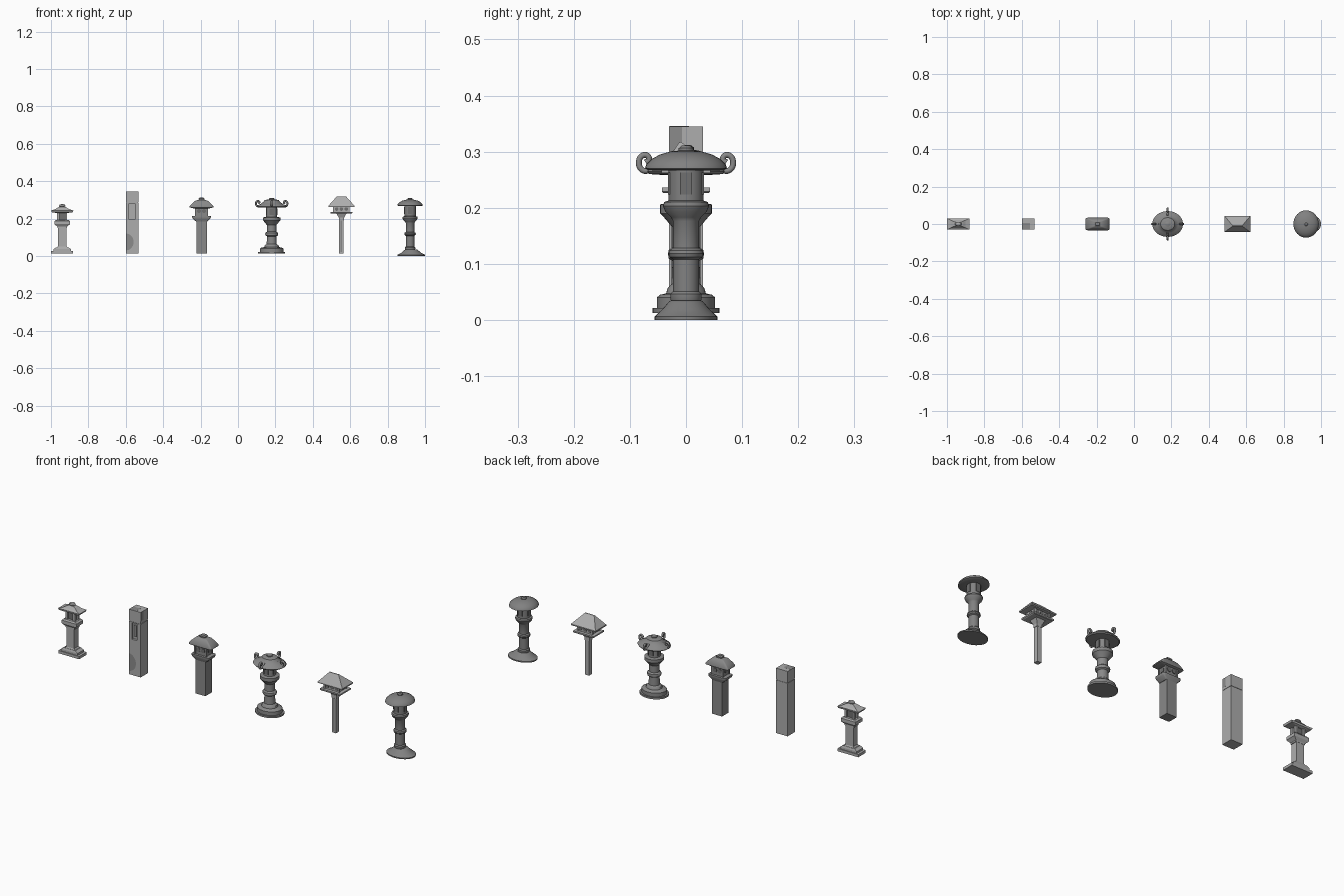
import bpy, math

if "Cube" in bpy.data.objects:
    bpy.data.objects.remove(bpy.data.objects["Cube"])


def mat(name, v):
    m = bpy.data.materials.new(name)
    m.diffuse_color = (v, v, v, 1)
    m.use_nodes = True
    m.node_tree.nodes["Principled BSDF"].inputs["Base Color"].default_value = m.diffuse_color
    return m


PALE = mat("pale_stone", 0.42)
MID = mat("mid_grey_stone", 0.25)
GREY = mat("grey_stone", 0.22)
PATCH = mat("weathered_patch", 0.26)
SHADE = mat("window_shade", 0.16)


def section(kind):
    # unit outline with half-width 1
    if kind == "round":
        return [(math.cos(a * math.pi / 16), math.sin(a * math.pi / 16)) for a in range(32)]
    if kind == "square":
        return [(1, -1), (1, 1), (-1, 1), (-1, -1)]
    pts, r = [], 0.22                       # rounded square
    for q, (sx, sy) in enumerate([(1, 1), (-1, 1), (-1, -1), (1, -1)]):
        for k in range(4):
            a = math.radians(q * 90 + k * 30)
            pts.append((sx * (1 - r) + r * math.cos(a), sy * (1 - r) + r * math.sin(a)))
    return pts


def mesh(name, verts, faces, m, smooth=False):
    me = bpy.data.meshes.new(name)
    me.from_pydata(verts, [], faces)
    me.materials.append(m)
    o = bpy.data.objects.new(name, me)
    bpy.context.collection.objects.link(o)
    if smooth:
        bpy.ops.object.select_all(action='DESELECT')
        o.select_set(True)
        bpy.context.view_layer.objects.active = o
        bpy.ops.object.shade_smooth_by_angle(angle=math.radians(35))
    return o


def stack(name, cx, kind, prof, m):
    # loft of one outline through (half_x, half_y, z) rings
    s = section(kind)
    n = len(s)
    v = [(cx + x * hx, y * hy, z) for hx, hy, z in prof for x, y in s]
    f = [(i * n + j, i * n + (j + 1) % n, (i + 1) * n + (j + 1) % n, (i + 1) * n + j)
         for i in range(len(prof) - 1) for j in range(n)]
    f += [tuple(range(n))[::-1], tuple(range((len(prof) - 1) * n, len(prof) * n))]
    return mesh(name, v, f, m, kind != "square")


def box(name, cx, cy, z0, z1, hx, hy, m):
    o = stack(name, cx, "square", [(hx, hy, z0), (hx, hy, z1)], m)
    o.location.y = cy
    return o


def disc(name, cx, y, z, r, m, side=False):
    # thin round plate facing y, or facing x when side is set
    ring = [(r * math.cos(a * math.pi / 8), r * math.sin(a * math.pi / 8)) for a in range(16)]
    v = [(d, p, q) if side else (p, d, q) for d in (-0.002, 0.002) for p, q in ring]
    f = [(j, (j + 1) % 16, 16 + (j + 1) % 16, 16 + j) for j in range(16)]
    f += [tuple(range(16))[::-1], tuple(range(16, 32))]
    o = mesh(name, v, f, m)
    o.location = (cx, y, z)
    return o


def four_posts(name, cx, dx, dy, z0, z1, r, m):
    for sx in (-1, 1):
        for sy in (-1, 1):
            box(name, cx + sx * dx, sy * dy, z0, z1, r, r, m)


# ---- lantern 1: small pagoda on a stepped oblong base
X = -0.94
stack("pagoda_base", X, "square", [(.059, .03, .012), (.059, .03, .026), (.047, .026, .026),
      (.047, .026, .036), (.033, .023, .046)], PALE)
stack("pagoda_post", X, "square", [(.028, .021, .046), (.022, .018, .052), (.022, .018, .15)], PALE)
stack("pagoda_bracket", X, "square", [(.026, .019, .15), (.026, .019, .157), (.042, .028, .17),
      (.042, .028, .186), (.034, .023, .193)], PALE)
box("pagoda_light_core", X, 0, .193, .235, .015, .01, SHADE)
four_posts("pagoda_light_post", X, .021, .013, .193, .235, .006, PALE)
stack("pagoda_roof", X, "square", [(.03, .02, .23), (.056, .028, .234), (.06, .03, .243),
      (.04, .021, .249), (.025, .014, .258), (.014, .01, .263)], PALE)
stack("pagoda_finial", X, "round", [(.012, .009, .262), (.018, .012, .267), (.014, .01, .274),
      (.004, .004, .278)], PALE)

# ---- lantern 2: plain square pillar with window slot and weathered patches
X = -0.565
pillar = stack("pillar_body", X, "square", [(.033, .03, .012), (.033, .03, .284), (.031, .028, .284),
               (.031, .028, .287), (.033, .03, .287), (.033, .03, .345)], PALE)
cutter = box("pillar_window_cutter", X - .002, -.03, .195, .28, .015, .012, PALE)
cutter.hide_render = True
cutter.hide_set(True)
cut = pillar.modifiers.new("window", "BOOLEAN")
cut.object = cutter
cut.solver = 'EXACT'
box("pillar_window_mullion", X - .002, -.021, .21, .268, .006, .004, PALE)
half = [(X - .033, -.0305, .075 + .045 * math.sin(a)) if i in (0, 12) else
        (X - .033 + .04 * math.cos(a), -.0305, .075 + .045 * math.sin(a))
        for i in range(13) for a in [math.radians(-90 + 15 * i)]]
mesh("pillar_front_patch", half, [tuple(range(13))], PATCH)
box("pillar_top_patch", X - .012, -.012, .345, .3455, .02, .017, PATCH)
box("pillar_side_patch", X + .033, -.018, .30, .344, .0004, .011, PATCH)

# ---- lantern 3: rounded roof on a square post
X = -0.195
stack("post_lantern_post", X, "square", [(.028, .026, .012), (.028, .026, .187)], MID)
stack("post_lantern_collar", X, "rounded", [(.03, .026, .185), (.047, .031, .2), (.05, .032, .207),
      (.05, .032, .213), (.036, .027, .215)], MID)
box("post_lantern_light", X, 0, .214, .264, .032, .024, MID)
four_posts("post_lantern_corner", X, .031, .023, .214, .264, .004, MID)
for s in (-1, 1):
    for k in (-1, 1):
        disc("post_lantern_window", X + k * .0135, s * .0245, .24, .011, SHADE)
    disc("post_lantern_side_window", X + s * .0325, 0, .24, .012, SHADE, True)
stack("post_lantern_roof", X, "rounded", [(.045, .027, .255), (.065, .034, .26), (.064, .034, .266),
      (.05, .028, .281), (.034, .021, .295), (.017, .012, .3)], MID)
stack("post_lantern_finial", X, "rounded", [(.014, .012, .298), (.016, .013, .307), (.01, .009, .312)], MID)

# ---- lantern 4: round temple lantern with curled roof horns
X = 0.18
stack("temple_base", X, "round", [(.072, .06, .012), (.072, .06, .021), (.062, .052, .021),
      (.062, .052, .04), (.055, .046, .045), (.036, .032, .048)], MID)
stack("temple_column", X, "round", [(.04, .036, .045), (.037, .033, .056), (.027, .026, .064),
      (.025, .024, .105), (.033, .031, .11), (.035, .032, .118), (.033, .031, .124), (.025, .024, .13),
      (.025, .024, .165), (.031, .03, .172), (.042, .042, .186), (.046, .046, .19), (.046, .046, .206),
      (.03, .03, .209)], MID)
stack("temple_light", X, "round", [(.029, .028, .207), (.029, .028, .266)], MID)
for s in (-1, 1):
    box("temple_window", X, s * .0275, .218, .254, .012, .002, SHADE)
    box("temple_side_window", X + s * .0285, 0, .218, .254, .002, .012, SHADE)
stack("temple_roof", X, "round", [(.04, .036, .258), (.076, .066, .26), (.082, .069, .265),
      (.078, .066, .27), (.058, .05, .278), (.044, .039, .289), (.038, .034, .298), (.024, .022, .302),
      (.014, .014, .303), (.014, .014, .308), (.006, .006, .311)], MID)
CURL = [(.045, .283), (.057, .273), (.068, .266), (.079, .268), (.084, .28), (.079, .292),
        (.069, .293), (.066, .285), (.072, .281)]
for k in range(4):
    cu = bpy.data.curves.new("temple_horn", 'CURVE')
    cu.dimensions = '3D'
    cu.bevel_depth = .0052
    cu.bevel_resolution = 2
    cu.resolution_u = 4
    cu.use_fill_caps = True
    sp = cu.splines.new('BEZIER')
    sp.bezier_points.add(len(CURL) - 1)
    for b, (r, z) in zip(sp.bezier_points, CURL):
        b.co = (r, 0, z)
        b.handle_left_type = b.handle_right_type = 'AUTO'
    cu.materials.append(MID)
    o = bpy.data.objects.new("temple_horn", cu)
    o.location.x = X
    o.rotation_euler.z = k * math.pi / 2
    bpy.context.collection.objects.link(o)

# ---- lantern 5: hipped roof on a slim post
X = 0.553
box("slim_post", X, 0, .012, .205, .012, .012, PALE)
box("slim_post_channel", X, -.0125, .02, .19, .004, .001, MID)
stack("slim_bracket", X, "square", [(.014, .013, .19), (.014, .013, .205), (.026, .022, .226)], PALE)
stack("slim_shelf", X, "square", [(.053, .04, .226), (.058, .043, .229), (.058, .043, .236)], PALE)
box("slim_light", X, 0, .236, .266, .04, .028, PALE)
four_posts("slim_light_post", X, .04, .028, .236, .266, .004, PALE)
for s in (-1, 1):
    for k in (-1, 0, 1):
        disc("slim_window", X + k * .026, s * .0285, .251, .0095, SHADE)
    disc("slim_side_window", X + s * .0405, 0, .251, .0095, SHADE, True)
box("slim_roof_eave", X, 0, .262, .268, .07, .044, PALE)
roof = stack("slim_roof", X, "square", [(.07, .044, .268), (.026, .002, .317)], PALE)
for v in roof.data.vertices:
    if v.co.z > .3:
        v.co.y -= .01

# ---- lantern 6: mushroom cap on a turned column
X = 0.92
stack("mushroom_base", X + .006, "round", [(.074, .056, 0), (.074, .056, .006), (.066, .052, .01),
      (.05, .042, .019), (.037, .032, .031), (.03, .027, .035)], GREY)
stack("mushroom_column", X, "round", [(.026, .026, .032), (.028, .028, .038), (.028, .028, .046),
      (.023, .023, .051), (.023, .023, .108), (.029, .029, .112), (.031, .031, .118), (.029, .029, .124),
      (.023, .023, .128), (.023, .023, .176), (.027, .027, .183), (.037, .037, .193), (.041, .041, .203),
      (.039, .039, .21), (.03, .03, .213)], GREY)
stack("mushroom_light", X, "round", [(.031, .031, .212), (.031, .031, .272)], GREY)
for s in (-1, 1):
    box("mushroom_window", X, s * .03, .224, .263, .011, .002, SHADE)
    box("mushroom_side_window", X + s * .03, 0, .224, .263, .002, .011, SHADE)
stack("mushroom_cap", X, "round", [(.035, .036, .266), (.062, .067, .267), (.068, .073, .27),
      (.066, .071, .277), (.057, .061, .287), (.043, .046, .295), (.026, .028, .3), (.01, .011, .302)], GREY)
stack("mushroom_finial", X, "round", [(.013, .013, .3), (.013, .013, .306), (.007, .007, .311)], GREY)
